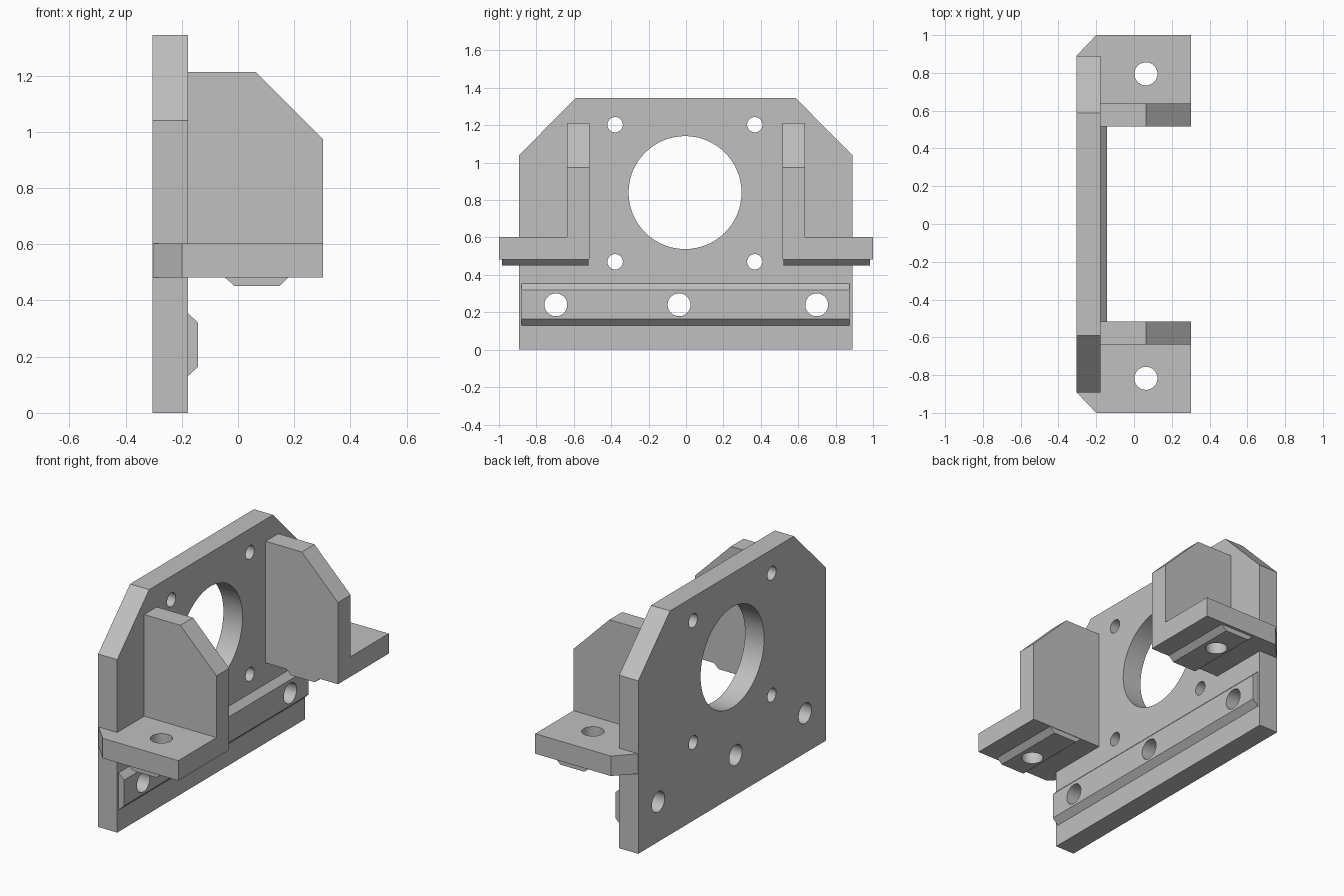
import bpy
import bmesh
from mathutils import Vector

if "Cube" in bpy.data.objects:
    bpy.data.objects.remove(bpy.data.objects["Cube"], do_unlink=True)

grey = bpy.data.materials.new("light_grey")
grey.use_nodes = True
grey.diffuse_color = (0.53, 0.53, 0.53, 1)
grey.node_tree.nodes["Principled BSDF"].inputs["Base Color"].default_value = (0.53, 0.53, 0.53, 1)


def prism(name, axis, profile, start, end):
    """Extrude a profile along an axis; its two coordinates are the other axes in order."""
    def point(p, t):
        c = list(p)
        c.insert("xyz".index(axis), t)
        return Vector(c)
    bm = bmesh.new()
    face = bm.faces.new([bm.verts.new(point(p, start)) for p in profile])
    moved = bmesh.ops.extrude_face_region(bm, geom=[face])["geom"]
    bmesh.ops.translate(bm, vec=point((0, 0), end - start),
                        verts=[g for g in moved if isinstance(g, bmesh.types.BMVert)])
    bmesh.ops.recalc_face_normals(bm, faces=bm.faces)
    mesh = bpy.data.meshes.new(name)
    bm.to_mesh(mesh)
    bm.free()
    mesh.materials.append(grey)
    obj = bpy.data.objects.new(name, mesh)
    bpy.context.collection.objects.link(obj)
    return obj


def drill(obj, axis, centre, radius):
    """Cut a round hole through the part along an axis."""
    rotation = (0, 1.570796, 0) if axis == "x" else (0, 0, 0)
    bpy.ops.mesh.primitive_cylinder_add(vertices=64, radius=radius, depth=1,
                                        location=centre, rotation=rotation)
    cutter = bpy.context.object
    cutter.hide_render = True
    cutter.data.materials.append(grey)
    mod = obj.modifiers.new("hole", "BOOLEAN")
    mod.operation = "DIFFERENCE"
    mod.solver = "EXACT"
    mod.object = cutter
    bpy.ops.object.select_all(action="DESELECT")
    obj.select_set(True)
    bpy.context.view_layer.objects.active = obj
    bpy.ops.object.modifier_apply(modifier=mod.name)
    bpy.data.objects.remove(cutter, do_unlink=True)
    bpy.ops.object.shade_smooth_by_angle(angle=0.5)


# Upright mounting plate with chamfered top corners
BACK, FRONT, TIP = -0.305, -0.178, 0.303
plate = prism("mounting_plate", "x",
              [(-0.893, 0), (0.889, 0), (0.889, 1.04), (0.587, 1.345),
               (-0.59, 1.345), (-0.893, 1.04)], BACK, FRONT)
drill(plate, "x", (-0.24, -0.005, 0.84), 0.302)
for y in (-0.379, 0.368):
    for z in (0.47, 1.203):
        drill(plate, "x", (-0.24, y, z), 0.041)

# Bevelled locating rail along the lower part of the plate
rail = prism("locating_rail", "y",
             [(FRONT, 0.13), (-0.142, 0.165), (-0.142, 0.32), (FRONT, 0.355)],
             -0.88, 0.873)
for part in (plate, rail):
    for y in (-0.696, -0.037, 0.699):
        drill(part, "x", (-0.24, y, 0.24), 0.061)

# Side brackets: flange wrapping the plate edge, gusset wall and key below
for label, s, hole_y in (("left", 1, 0.795), ("right", -1, -0.817)):
    hole = (0.063, hole_y, 0.5)
    flange = prism(label + "_flange", "z",
                   [(FRONT, s * 0.517), (TIP, s * 0.517), (TIP, s), (-0.2, s),
                    (BACK, s * 0.89), (FRONT, s * 0.89)], 0.482, 0.602)
    drill(flange, "z", hole, 0.061)
    prism(label + "_gusset_wall", "y",
          [(FRONT, 0.602), (TIP, 0.602), (TIP, 0.973), (0.063, 1.213),
           (FRONT, 1.213)], s * 0.517, s * 0.637)
    key = prism(label + "_locating_key", "y",
                [(-0.047, 0.482), (-0.012, 0.451), (0.147, 0.451), (0.18, 0.482)],
                s * 0.52, s * 0.983)
    drill(key, "z", hole, 0.061)
